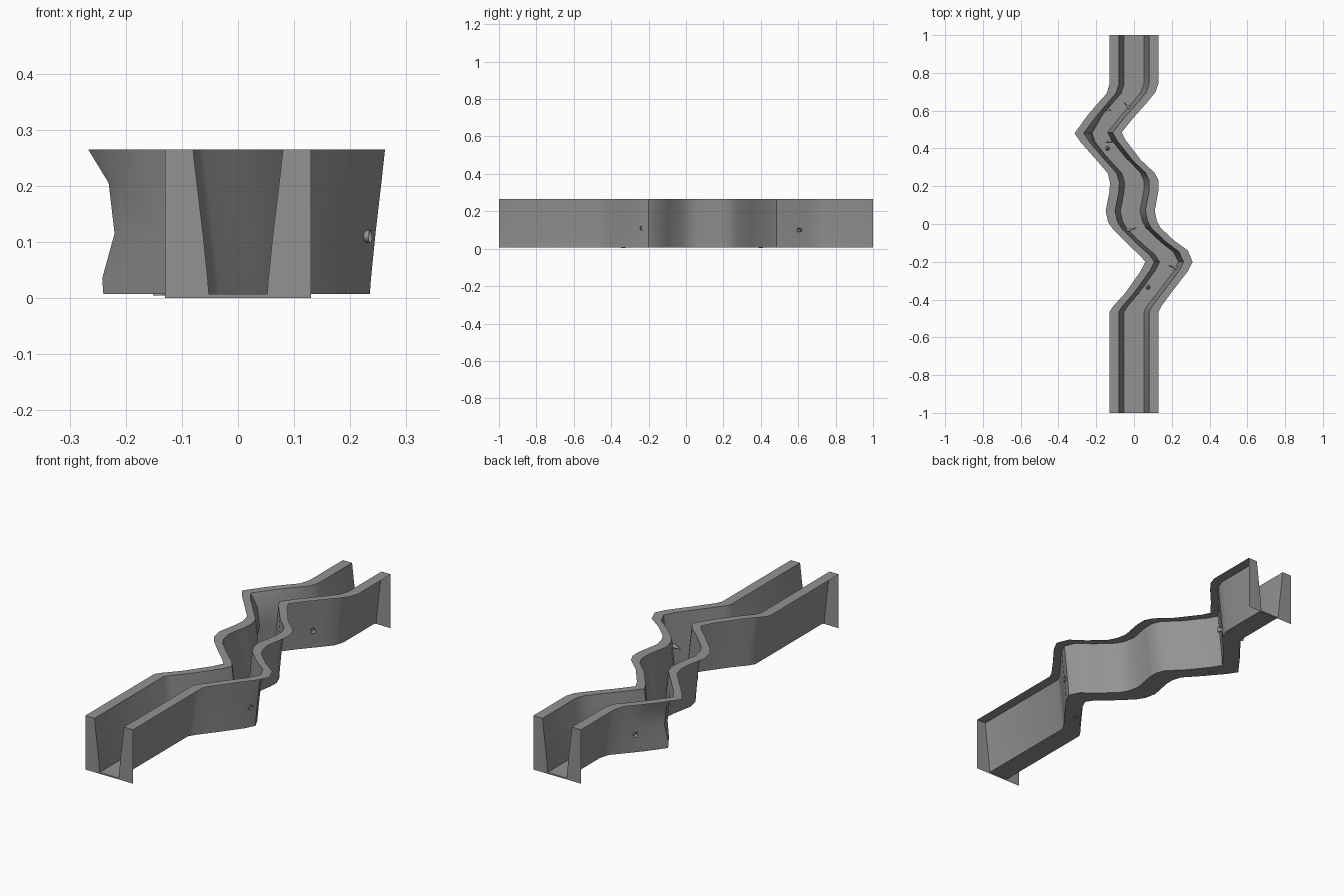
import bpy, bmesh
from mathutils import Vector

if "Cube" in bpy.data.objects:
    bpy.data.objects.remove(bpy.data.objects["Cube"])

TOP, FLOOR = 0.265, 0.007

# Dark grey stone
GREY = bpy.data.materials.new("dark_grey")
GREY.diffuse_color = (0.29, 0.29, 0.29, 1)
GREY.use_nodes = True
GREY.node_tree.nodes["Principled BSDF"].inputs["Base Color"].default_value = GREY.diffuse_color

# Plan of the meandering channel: left edge x, y and right edge x, y
STATIONS = [
    (-.13, 1, .13, 1), (-.13, .74, .13, .745), (-.145, .69, .115, .70),
    (-.195, .635, .075, .65), (-.25, .57, -.005, .56), (-.315, .48, -.065, .485),
    (-.28, .43, -.045, .445), (-.2, .34, .035, .34), (-.14, .27, .11, .27),
    (-.127, .22, .13, .23), (-.13, .17, .13, .18), (-.15, .07, .11, .07),
    (-.137, .01, .12, .02), (-.11, -.03, .14, -.02), (-.03, -.11, .215, -.09),
    (.035, -.17, .285, -.14), (.06, -.2, .31, -.2), (.035, -.25, .285, -.25),
    (-.05, -.37, .2, -.36), (-.11, -.435, .145, -.435), (-.13, -.465, .13, -.465),
    (-.13, -1, .13, -1)]

# Half cross-section: fraction across the width, height
HALF = [(0, TOP), (.192, TOP), (.218, .205), (.26, .115), (.292, .035), (.3, FLOOR)]
SECTION = HALF + [(1 - f, z) for f, z in reversed(HALF)]


def finish(name, bm, smooth=None):
    me = bpy.data.meshes.new(name)
    bm.to_mesh(me)
    bm.free()
    me.materials.append(GREY)
    ob = bpy.data.objects.new(name, me)
    bpy.context.collection.objects.link(ob)
    if smooth:
        bpy.ops.object.select_all(action='DESELECT')
        ob.select_set(True)
        bpy.context.view_layer.objects.active = ob
        bpy.ops.object.shade_smooth_by_angle(angle=smooth)
    return ob


# Channel skin: thin flat rims, sloping walls and floor (open on the outside)
bm = bmesh.new()
rows = []
for lx, ly, rx, ry in STATIONS:
    a, b = Vector((lx, ly, 0)), Vector((rx, ry, 0))
    row = [bm.verts.new(a.lerp(b, f) + Vector((0, 0, z))) for f, z in SECTION]
    # the left wall is pushed in at its middle around the first bend
    pinch = max(0, 1 - abs(ly - .5) / .12)
    for i in (2, 3):
        row[i].co.x += .036 * pinch
    rows.append(row)
for r, s in zip(rows, rows[1:]):
    for i in range(len(SECTION) - 1):
        bm.faces.new((r[i], s[i], s[i + 1], r[i + 1]))
finish("channel", bm, 0.6)

# End plates: upright faces with the channel profile cut out
for name, y in (("front_end", -1), ("back_end", 1)):
    bm = bmesh.new()
    for side in (-1, 1):
        pts = [(side * (.5 - f) * .26, z) for f, z in HALF]
        pts += [(0, FLOOR), (0, 0), (side * .13, 0)]
        v = [bm.verts.new((x, y, z)) for x, z in pts]
        if side * y < 0:
            v.reverse()
        bm.faces.new(v)
    finish(name, bm)


# Small hollow spikes poking through the walls and floor into the channel
def spike(name, base, tip, radius=.012):
    base, tip = Vector(base), Vector(tip)
    axis = tip - base
    bm = bmesh.new()
    bmesh.ops.create_cone(bm, cap_ends=False, segments=10, radius1=radius,
                          radius2=.001, depth=axis.length)
    rot = axis.to_track_quat('Z', 'Y')
    for v in bm.verts:
        v.co = rot @ v.co + (base + tip) / 2
    finish(name, bm, 0.8)


SPIKES = [((-.012, .602, .10), (-.055, .645, .10)),
          ((.236, -.235, .11), (.18, -.22, .11)),
          ((-.038, -.033, .10), (.015, -.02, .10)),
          ((-.117, .44, .09), (-.15, .43, .09)),
          ((-.158, .615, .10), (-.12, .60, .10)),
          ((-.14, .40, .005), (-.14, .40, .05)),
          ((.075, -.335, .005), (.075, -.335, .05))]
for n, (base, tip) in enumerate(SPIKES, 1):
    spike(f"spike_{n}", base, tip)
